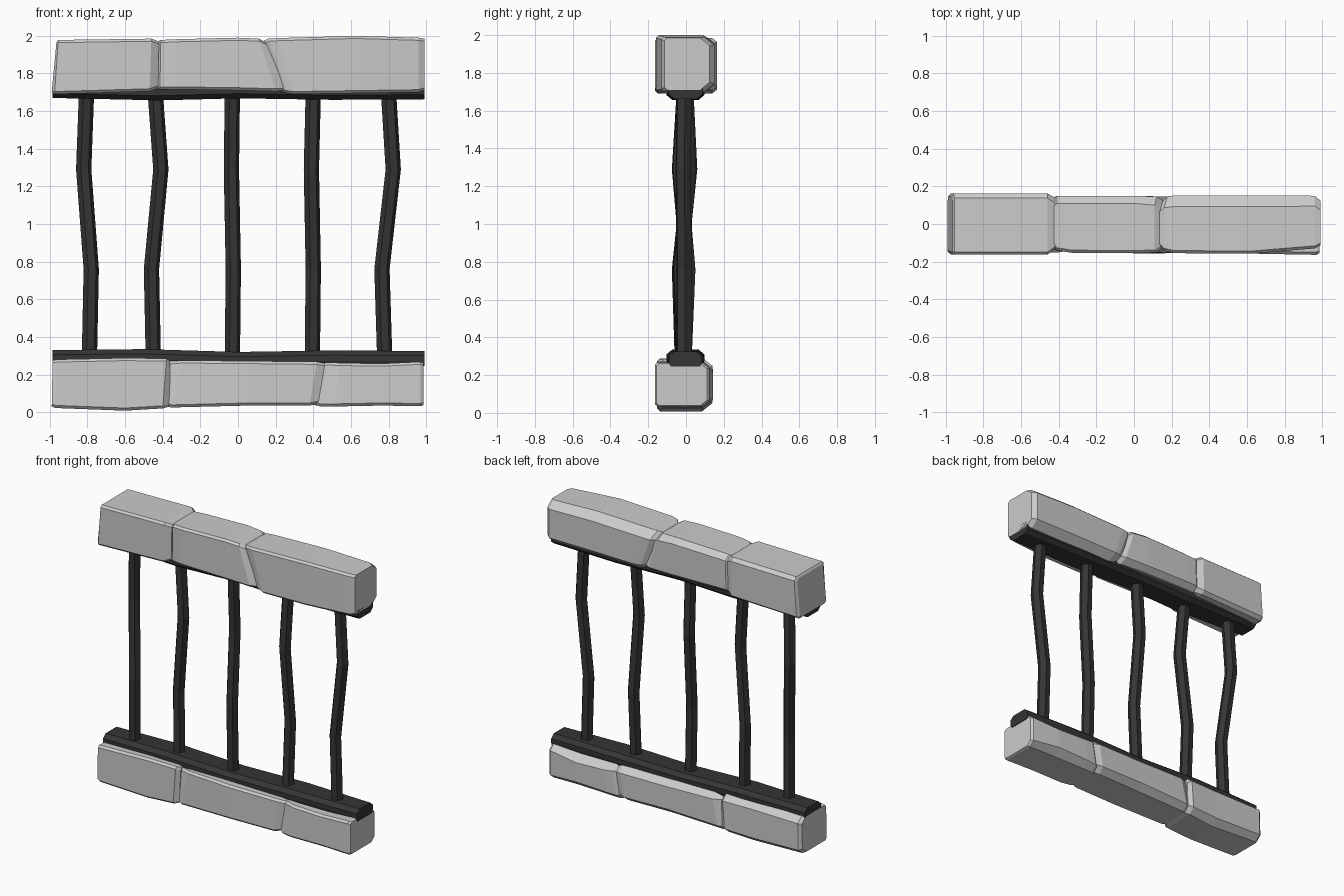
import bpy, bmesh, math
from mathutils import Vector

dark = bpy.data.materials.new("dark_iron")
dark.diffuse_color = (0.035, 0.035, 0.035, 1)


def loft(name, rings, mat=None):
    """Skin a list of equal-length point rings and cap both ends."""
    bm = bmesh.new()
    vr = [[bm.verts.new(p) for p in ring] for ring in rings]
    n = len(vr[0])
    for a, b in zip(vr, vr[1:]):
        for i in range(n):
            j = (i + 1) % n
            bm.faces.new((a[i], a[j], b[j], b[i]))
    bm.faces.new(vr[0])
    bm.faces.new(vr[-1])
    bmesh.ops.recalc_face_normals(bm, faces=bm.faces)
    me = bpy.data.meshes.new(name)
    bm.to_mesh(me)
    bm.free()
    ob = bpy.data.objects.new(name, me)
    bpy.context.collection.objects.link(ob)
    if mat:
        me.materials.append(mat)
    return ob


def stone(name, stations):
    """Station: x at bottom, x at top, front y, back y, low z, high z, back chamfer."""
    rings = []
    for xb, xt, y0, y1, z0, z1, c in stations:
        f = 0.014
        sec = [(y0, z0 + f), (y0 + f, z0), (y1 - c, z0), (y1, z0 + c * 0.8),
               (y1, z1 - c * 0.8), (y1 - c, z1), (y0 + f, z1), (y0, z1 - f)]
        rings.append([(xb + (xt - xb) * (z - z0) / (z1 - z0), y, z) for y, z in sec])
    return loft(name, rings)


# Upper stone beam
stone("upper_stone_left", [
    (-.99, -.965, -.145, .145, 1.70, 1.965, .02),
    (-.975, -.955, -.163, .163, 1.69, 1.978, .025),
    (-.47, -.46, -.163, .163, 1.705, 1.985, .025),
    (-.425, -.42, -.135, .14, 1.72, 1.97, .03)])
stone("upper_stone_middle", [
    (-.44, -.43, -.11, .13, 1.72, 1.97, .04),
    (-.415, -.41, -.14, .148, 1.715, 1.978, .04),
    (-.33, -.33, -.153, .150, 1.715, 1.982, .04),
    (.02, .00, -.155, .150, 1.71, 1.99, .04),
    (.20, .11, -.152, .145, 1.705, 1.985, .045),
    (.28, .15, -.125, .11, 1.71, 1.965, .05)])
stone("upper_stone_right", [
    (.20, .13, -.115, .11, 1.71, 1.97, .05),
    (.265, .16, -.143, .147, 1.695, 1.985, .06),
    (.30, .21, -.155, .152, 1.69, 1.988, .06),
    (.62, .62, -.158, .152, 1.695, 2.0, .06),
    (.96, .96, -.13, .150, 1.70, 1.99, .055),
    (.99, .99, -.115, .125, 1.71, 1.985, .05)])

# Lower stone beam
stone("lower_stone_left", [
    (-.99, -.985, -.15, .12, .03, .275, .045),
    (-.97, -.965, -.155, .138, .022, .28, .045),
    (-.60, -.60, -.152, .135, .008, .288, .05),
    (-.40, -.38, -.15, .14, .02, .285, .045),
    (-.365, -.36, -.125, .12, .03, .272, .045)])
stone("lower_stone_middle", [
    (-.40, -.37, -.11, .10, .03, .27, .04),
    (-.35, -.29, -.14, .135, .025, .275, .045),
    (.05, .05, -.158, .138, .035, .272, .05),
    (.38, .42, -.15, .142, .035, .268, .045),
    (.43, .465, -.13, .125, .045, .26, .045)])
stone("lower_stone_right", [
    (.40, .44, -.12, .11, .04, .26, .04),
    (.44, .48, -.14, .138, .03, .265, .045),
    (.51, .54, -.155, .142, .03, .262, .05),
    (.76, .76, -.16, .142, .035, .258, .055),
    (.97, .97, -.164, .125, .032, .268, .04),
    (.985, .985, -.155, .11, .038, .262, .035)])


# Iron rails: chamfered section, gently bowed along x
def rail(name, stations, z_in, s):
    """s = +1 when the exposed side faces up, -1 when it faces down."""
    rings = []
    for x, z, w in stations:
        sec = [(-w + .01, z_in), (-w, z - s * .055), (-w, z - s * .025), (-w + .03, z),
               (w - .03, z), (w, z - s * .025), (w, z - s * .055), (w - .01, z_in)]
        rings.append([(x, y - .003, zz) for y, zz in sec])
    loft(name, rings, dark)


rail("lower_rail", [(-.985, .33, .09), (-.5, .335, .1), (0, .32, .095),
                    (.5, .328, .1), (.99, .325, .088)], .245, 1)
rail("upper_rail", [(-.985, 1.67, .088), (-.42, 1.657, .1), (0, 1.668, .095),
                    (.5, 1.66, .1), (.99, 1.663, .09)], 1.75, -1)

# Bent iron bars: x and y offsets at five heights
heights = (1.70, 1.29, .76, .28)
bars = [((-.805, -.82, -.78, -.79), (0, .02, -.035, -.02)),
        ((-.44, -.41, -.46, -.45), (-.01, -.02, 0, -.01)),
        ((-.03, -.035, -.025, -.03), (-.01, .015, -.03, -.01)),
        ((.40, .39, .40, .395), (-.01, -.035, .01, -.01)),
        ((.80, .825, .765, .78), (-.01, -.015, -.01, -.01))]
for k, (xs, ys) in enumerate(bars):
    rings = []
    for x, y, z in zip(xs, ys, heights):
        rings.append([(x + .041 * math.cos(a), y + .043 * math.sin(a), z)
                      for a in (math.radians(60 * i + 8) for i in range(6))])
    loft(f"bar_{k + 1}", rings, dark)
